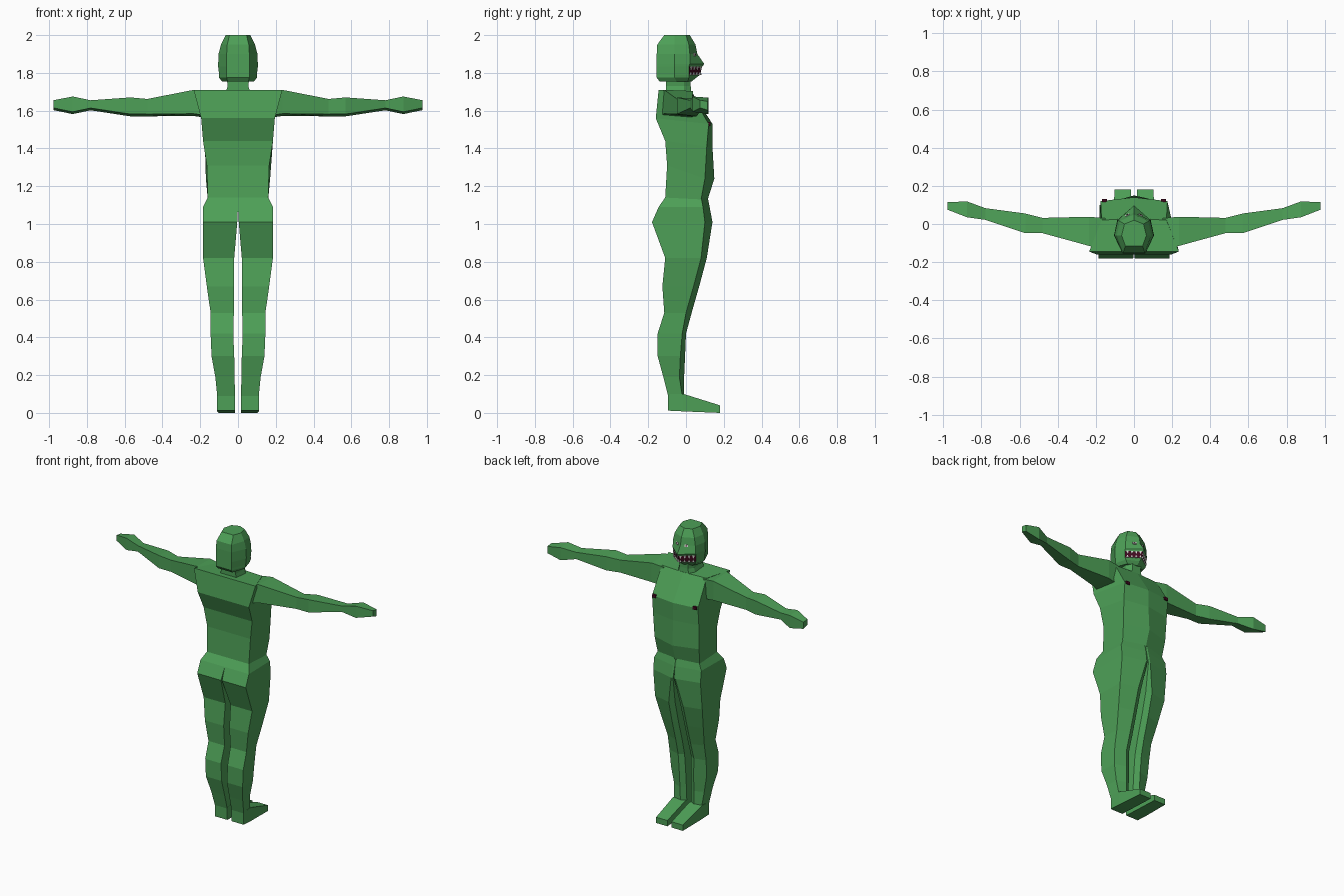
import bpy, bmesh
from mathutils import Vector


def material(name, rgb):
    m = bpy.data.materials.new(name)
    m.diffuse_color = (*rgb, 1)
    return m


GREEN = material("green skin", (0.075, 0.35, 0.095))
MAROON = material("dark maroon", (0.055, 0.003, 0.015))
WHITE = material("bone white", (0.65, 0.65, 0.62))


def loft(name, rings, mats=(GREEN,), rule=None, mirror=False):
    """Bridge equal-sized rings of points, cap the ends, optionally mirror in x."""
    bm = bmesh.new()
    loops = [[bm.verts.new(p) for p in r] for r in rings]
    n = len(loops[0])
    for a, b in zip(loops, loops[1:]):
        for i in range(n):
            j = (i + 1) % n
            bm.faces.new((a[i], a[j], b[j], b[i]))
    bm.faces.new(loops[0])
    bm.faces.new(loops[-1])
    bmesh.ops.recalc_face_normals(bm, faces=bm.faces)
    if rule:
        for f in bm.faces:
            f.material_index = rule(f.calc_center_median())
    me = bpy.data.meshes.new(name)
    bm.to_mesh(me)
    bm.free()
    for m in mats:
        me.materials.append(m)
    ob = bpy.data.objects.new(name, me)
    bpy.context.collection.objects.link(ob)
    if mirror:
        ob.modifiers.new("mirror", 'MIRROR')
    return ob


def torso_ring(wb, yb, zb, wf, yf, zf, yc):
    return [(wb, yb, zb), (wf, yf, zf), (0, yc, zf),
            (-wf, yf, zf), (-wb, yb, zb), (0, yb, zb)]


# Torso: flat wide back, front corners and a slight ridge down the middle
loft("torso", [torso_ring(*s) for s in (
    (0.235, -0.145, 1.71, 0.17, 0.02, 1.70, 0.03),
    (0.195, -0.16, 1.56, 0.175, 0.12, 1.53, 0.14),
    (0.185, -0.11, 1.44, 0.175, 0.11, 1.41, 0.14),
    (0.165, -0.10, 1.31, 0.17, 0.10, 1.24, 0.15),
    (0.16, -0.11, 1.14, 0.16, 0.08, 1.13, 0.115))])

# Legs: five-sided, split from the waist down
leg = []
for z, xi, xo, yb, yf, yc in (
        (1.14, 0.0, 0.16, -0.11, 0.08, 0.115),
        (1.09, 0.0, 0.185, -0.145, 0.09, 0.125),
        (1.01, 0.004, 0.185, -0.18, 0.10, 0.14),
        (0.82, 0.02, 0.185, -0.11, 0.08, 0.11),
        (0.67, 0.022, 0.165, -0.125, 0.04, 0.07),
        (0.53, 0.022, 0.145, -0.115, 0.00, 0.03),
        (0.42, 0.025, 0.145, -0.15, -0.02, 0.0),
        (0.30, 0.02, 0.14, -0.15, -0.03, -0.005),
        (0.19, 0.018, 0.12, -0.12, -0.035, -0.01),
        (0.09, 0.016, 0.11, -0.095, -0.02, -0.012)):
    xm = xi + (0.035 if z < 1.0 else 0.012)
    leg.append([(xi, yb, z), (xo, yb, z), (xo - 0.005, yf, z), (xm, yc, z),
                (xi, yc - (0.02 if z < 1.0 else 0.004), z)])
loft("leg", leg, mirror=True)

# Feet: wedges from heel to toe
loft("foot", [[(xi, y, zb), (xo, y, zb), (xo, y, zt), (xi, y, zt)]
              for y, xi, xo, zb, zt in ((-0.095, 0.016, 0.11, 0.012, 0.10),
                                        (-0.012, 0.016, 0.11, 0.008, 0.10),
                                        (0.18, 0.016, 0.102, 0.0, 0.04))], mirror=True)

# Arms with hands
loft("arm", [[(x, yb, zb + 0.012), (x, yf, zb), (x, yf, zt - 0.006), (x, yb, zt)]
             for x, yb, yf, zb, zt in (
    (0.15, -0.14, 0.03, 1.56, 1.70), (0.235, -0.115, 0.038, 1.572, 1.71),
    (0.48, -0.048, 0.032, 1.57, 1.662), (0.57, -0.048, 0.055, 1.57, 1.67),
    (0.78, 0.022, 0.083, 1.602, 1.655), (0.875, 0.035, 0.118, 1.582, 1.675),
    (0.978, 0.075, 0.115, 1.603, 1.655))], mirror=True)

# Neck
loft("neck", [[(w, -0.105, z), (w, -0.01, z), (0.6 * w, yf, z),
               (-0.6 * w, yf, z), (-w, -0.01, z), (-w, -0.105, z)]
              for z, w, yf in ((1.66, 0.075, 0.03), (1.73, 0.055, 0.025),
                               (1.78, 0.06, 0.025))])


# Head: seven-sided with a snout ridge; the front band under it is the mouth
def head_ring(z, wb, yb, ws, ys, wf, yf, yc):
    return [(wb, yb, z), (ws, ys, z), (wf, yf, z), (0, yc, z),
            (-wf, yf, z), (-ws, ys, z), (-wb, yb, z)]


loft("head", [head_ring(*s) for s in (
    (1.755, 0.055, -0.14, 0.085, -0.05, 0.06, 0.01, 0.03),
    (1.775, 0.06, -0.155, 0.10, -0.06, 0.08, 0.015, 0.055),
    (1.79, 0.06, -0.155, 0.10, -0.06, 0.085, 0.015, 0.075),
    (1.833, 0.06, -0.155, 0.105, -0.06, 0.088, 0.015, 0.085),
    (1.847, 0.06, -0.155, 0.105, -0.06, 0.088, 0.02, 0.097),
    (1.90, 0.06, -0.155, 0.103, -0.06, 0.085, 0.02, 0.06),
    (1.95, 0.057, -0.152, 0.09, -0.06, 0.075, 0.015, 0.05),
    (2.0, 0.045, -0.115, 0.065, -0.06, 0.05, 0.0, 0.02))],
    mats=(GREEN, MAROON),
    rule=lambda c: int(1.79 < c.z < 1.833 and c.y > 0.02))


def square(c, u, v):
    return [c + u + v, c - u + v, c - u - v, c + u - v]


# Teeth: small pointed wedges along both lips
along = Vector((-0.087, 0.065, 0)).normalized()
out = Vector((0.065, 0.087, 0)).normalized()
for t in (0.15, 0.4, 0.65, 0.9):
    for lip, z, dz in (("upper", 1.834, -0.02), ("lower", 1.789, 0.015)):
        c = Vector((0.0865 * (1 - t), 0.015 + 0.065 * t, z))
        tip = c + Vector((0, 0, dz))
        loft(lip + "_tooth", [square(c, along * 0.008, out * 0.006),
                              square(tip, along * 0.001, out * 0.005)],
             mats=(WHITE,), mirror=True)

# Eyes: thin white plates with dark pupils on the sloping brow
eye = Vector((0.034, 0.0455, 1.897))
up = Vector((-0.2, -0.3, 1)).normalized()
side = Vector((-0.085, 0.04, 0)).normalized()
face = Vector((0.04, 0.085, 0.03)).normalized()
for name, size, lift, mat in (("eye", 0.012, 0.004, WHITE),
                              ("pupil", 0.004, 0.006, MAROON)):
    loft(name, [square(eye + face * d, side * size, up * size * 0.6)
                for d in (-0.004, lift)], mats=(mat,), mirror=True)

# Chest points
loft("nipple", [square(Vector((0.155, y, 1.53)), Vector((0.013, 0, 0)),
                       Vector((0, 0, 0.01))) for y in (0.11, 0.13)],
     mats=(MAROON,), mirror=True)
